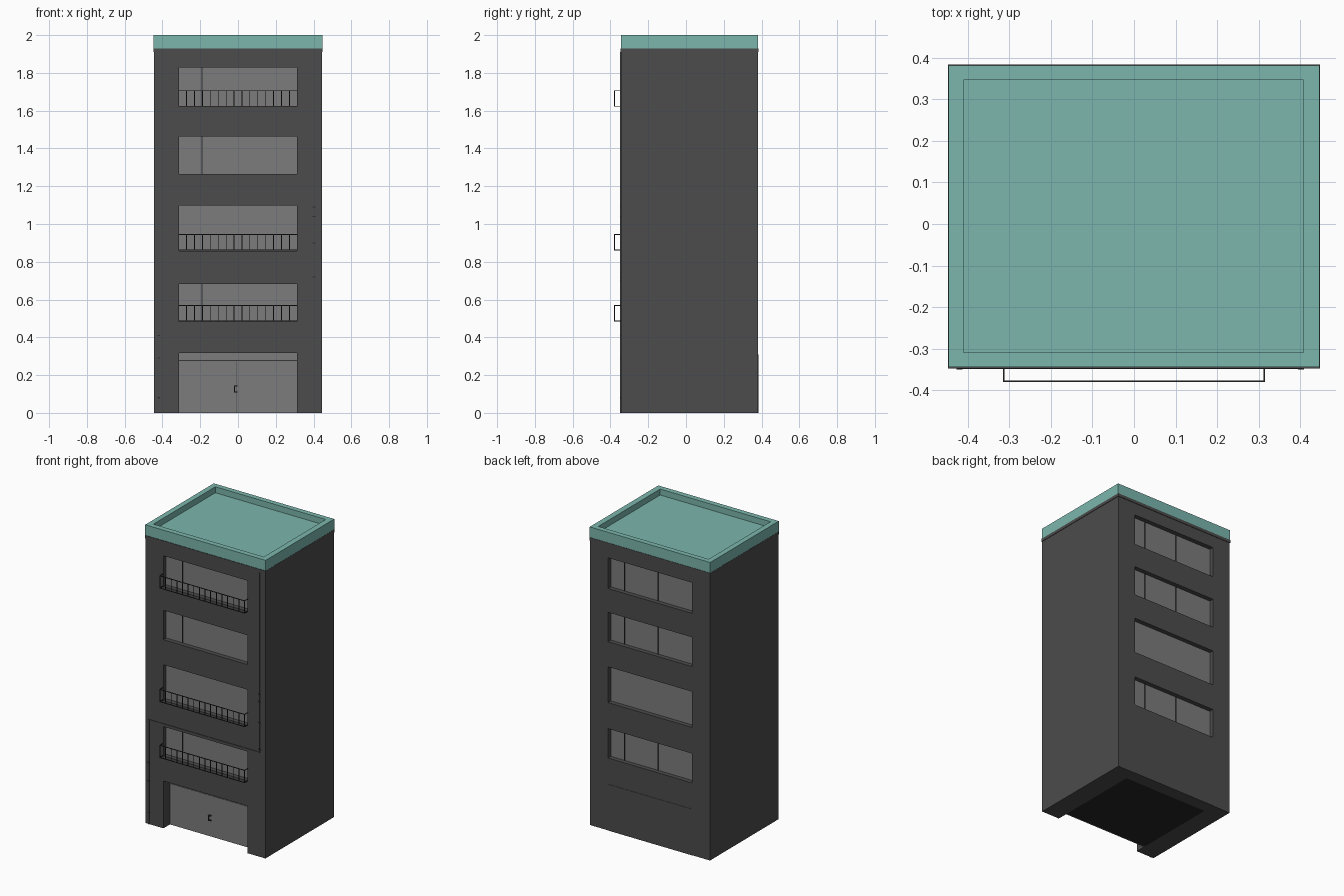
import bpy, bmesh
from mathutils import Vector

cube = bpy.data.objects.get("Cube")
if cube:
    bpy.data.objects.remove(cube, do_unlink=True)


def material(name, rgb):
    m = bpy.data.materials.new(name)
    m.use_nodes = True
    m.diffuse_color = (*rgb, 1)
    m.node_tree.nodes["Principled BSDF"].inputs["Base Color"].default_value = (*rgb, 1)
    return m


WALL = material("charcoal wall", (0.072, 0.072, 0.072))
GLASS = material("grey panel", (0.2, 0.2, 0.2))
TEAL = material("teal roof", (0.2, 0.47, 0.42))
METAL = material("dark metal", (0.03, 0.028, 0.028))
BASE = material("dark underside", (0.018, 0.018, 0.018))

W, FRONT, BACK = 0.445, -0.345, 0.381
OPEN = 0.312


def finish(bm, name, mats):
    bmesh.ops.recalc_face_normals(bm, faces=bm.faces)
    mesh = bpy.data.meshes.new(name)
    bm.to_mesh(mesh)
    bm.free()
    for m in mats:
        mesh.materials.append(m)
    obj = bpy.data.objects.new(name, mesh)
    bpy.context.collection.objects.link(obj)
    return obj


def add_box(bm, lo, hi):
    lo, hi = Vector(lo), Vector(hi)
    verts = bmesh.ops.create_cube(bm, size=1)["verts"]
    for v in verts:
        v.co = Vector(h if c > 0 else l for c, l, h in zip(v.co, lo, hi))


def boxes(name, mat, spans):
    bm = bmesh.new()
    for lo, hi in spans:
        add_box(bm, lo, hi)
    return finish(bm, name, [mat])


def pocket(bm, normal, lo, hi, depth, index):
    """Cut a rectangular recess into the outer face that points along normal."""
    normal = Vector(normal)
    bm.normal_update()
    face = max(bm.faces, key=lambda f: f.normal.dot(normal) * 10 + f.calc_center_median().dot(normal))
    mid = face.calc_center_median()
    bmesh.ops.inset_individual(bm, faces=[face], thickness=0.01)
    for v in face.verts:
        for i in range(3):
            if normal[i] == 0:
                v.co[i] = lo[i] if v.co[i] < mid[i] else hi[i]
    if depth:
        bmesh.ops.inset_individual(bm, faces=[face], thickness=0.0001)
        for v in face.verts:
            v.co -= normal * depth
    face.material_index = index


# Upper storeys, each with a recessed window at the front and back
levels = [0.44, 0.82, 1.2, 1.58, 1.915]
windows = [(0.485, 0.682), (0.857, 1.097), (1.265, 1.462), (1.622, 1.828)]
for n, (z0, z1) in enumerate(windows):
    bm = bmesh.new()
    add_box(bm, (-W, FRONT, levels[n]), (W, BACK, levels[n + 1]))
    for side in (-1, 1):
        pocket(bm, (0, side, 0), (-OPEN, 0, z0), (OPEN, 0, z1), 0.03, 1)
    finish(bm, f"storey_{n + 2}", [WALL, GLASS])
    # Sliding pane edges
    if n != 1:
        for side, y, xs in (("front", FRONT + 0.028, (-0.19,)), ("back", BACK - 0.028, (0.21, -0.04))):
            boxes(f"{side}_mullion_{n + 2}", METAL,
                  [((x - 0.002, y - 0.003, z0), (x + 0.002, y + 0.003, z1)) for x in xs])

# Ground storey: core, door piers and lintel
DOOR_Y, DOOR_TOP = -0.27, 0.317
bm = bmesh.new()
add_box(bm, (-W, DOOR_Y, 0), (W, BACK, levels[0]))
pocket(bm, (0, 0, -1), (-OPEN, DOOR_Y + 0.002, 0), (OPEN, 0.3, 0), 0, 1)
finish(bm, "ground_core", [WALL, BASE])
boxes("door_surround", WALL, [
    ((-W, FRONT, 0), (-OPEN, DOOR_Y, levels[0])),
    ((OPEN, FRONT, 0), (W, DOOR_Y, levels[0])),
    ((-OPEN, FRONT, DOOR_TOP), (OPEN, DOOR_Y, levels[0]))])
boxes("back_panel", WALL, [((-OPEN, BACK, 0), (OPEN, BACK + 0.002, 0.31))])

# Entrance: two leaves, transom and a ring handle
boxes("door_leaves", GLASS, [
    ((-OPEN, DOOR_Y - 0.006, 0), (-0.011, DOOR_Y, 0.274)),
    ((-0.009, DOOR_Y - 0.006, 0), (OPEN, DOOR_Y, 0.274))])
boxes("door_transom", GLASS, [((-OPEN, DOOR_Y - 0.008, 0.277), (OPEN, DOOR_Y, DOOR_TOP))])
hy = DOOR_Y - 0.02
boxes("door_handle", METAL, [
    ((-0.02, hy, 0.108), (-0.016, hy + 0.004, 0.144)),
    ((-0.02, hy, 0.108), (-0.002, DOOR_Y, 0.112)),
    ((-0.02, hy, 0.14), (-0.002, DOOR_Y, 0.144))])

# Cornice and roof parapet
boxes("cornice", WALL, [((-0.448, FRONT - 0.003, 1.91), (0.448, BACK + 0.003, 1.93))])
bm = bmesh.new()
add_box(bm, (-0.447, FRONT, 1.93), (0.447, BACK + 0.001, 2))
pocket(bm, (0, 0, 1), (-0.411, -0.309, 0), (0.408, 0.347, 0), 0.04, 0)
finish(bm, "roof_parapet", [TEAL])

# Balcony railings
R, OUT, BARS = 0.002, -0.379, 16
for name, z in (("lower", 0.487), ("middle", 0.862), ("upper", 1.624)):
    top = z + 0.082
    spans = []
    for h in (z, top):
        spans.append(((-0.316, OUT - R, h - R), (0.316, OUT + R, h + R)))
        for x in (-0.314, 0.314):
            spans.append(((x - R, OUT, h - R), (x + R, FRONT, h + R)))
    for i in range(BARS):
        x = -0.314 + 0.628 * i / (BARS - 1)
        spans.append(((x - R, OUT - R, z), (x + R, OUT + R, top)))
    boxes(f"{name}_railing", METAL, spans)

# Service pipe running up the facade, with clips
PX, Y0 = 0.402, FRONT - 0.004
boxes("service_pipe", WALL, [
    ((-0.423, Y0, 0), (-0.417, FRONT, 0.7)),
    ((-0.423, Y0, 0.697), (PX, FRONT, 0.703)),
    ((PX - 0.003, Y0, 0.697), (PX + 0.003, FRONT, 1.91))])
clips = [(-0.42, z) for z in (0.08, 0.29, 0.41)] + [(PX, z) for z in (0.72, 0.9, 1.04, 1.09)]
boxes("pipe_clips", METAL, [
    ((x - 0.007, Y0 - 0.001, z - 0.003), (x + 0.007, FRONT, z + 0.003)) for x, z in clips])
